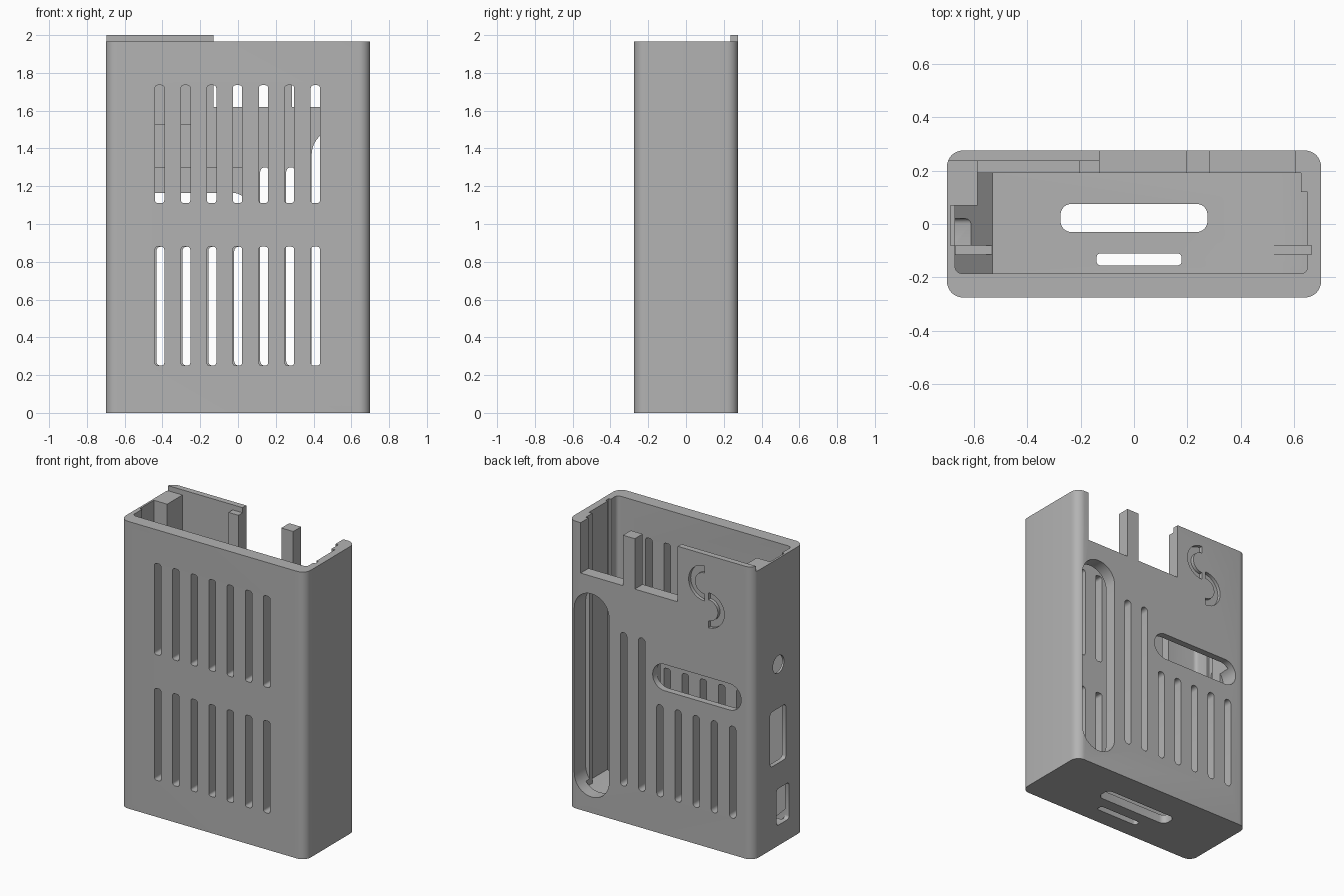
import bpy, bmesh, math
from mathutils import Vector

cube = bpy.data.objects.get("Cube")
if cube:
    bpy.data.objects.remove(cube)

grey = bpy.data.materials.new("plain_grey")
grey.use_nodes = True
GREY = (0.45, 0.45, 0.45, 1)
grey.diffuse_color = GREY
grey.node_tree.nodes["Principled BSDF"].inputs["Base Color"].default_value = GREY

# Each axis maps a 2D outline plus a depth to 3D
PLACE = {"x": lambda u, v, d: (d, u, v),
         "y": lambda u, v, d: (u, d, v),
         "z": lambda u, v, d: (u, v, d)}


def arc(cu, cv, r, a0, a1, n):
    return [(cu + r * math.cos(math.radians(a0 + (a1 - a0) * i / n)),
             cv + r * math.sin(math.radians(a0 + (a1 - a0) * i / n))) for i in range(n + 1)]


def rounded(u0, u1, v0, v1, r, n=6):
    r = min(r, (u1 - u0) / 2 - 0.0005, (v1 - v0) / 2 - 0.0005)
    corners = [(u1 - r, v1 - r), (u0 + r, v1 - r), (u0 + r, v0 + r), (u1 - r, v0 + r)]
    return [p for k, (u, v) in enumerate(corners) for p in arc(u, v, r, 90 * k, 90 * k + 90, n)]


def rect(u0, u1, v0, v1):
    return [(u0, v0), (u1, v0), (u1, v1), (u0, v1)]


def prism(name, outlines, axis, lo, hi, bevel=None):
    """Extrude one or more outlines along an axis into one object."""
    bm = bmesh.new()
    for pts in outlines:
        a = [bm.verts.new(PLACE[axis](u, v, lo)) for u, v in pts]
        b = [bm.verts.new(PLACE[axis](u, v, hi)) for u, v in pts]
        bm.faces.new(a)
        bm.faces.new(b)
        for i in range(len(pts)):
            j = (i + 1) % len(pts)
            bm.faces.new((a[i], a[j], b[j], b[i]))
    bmesh.ops.recalc_face_normals(bm, faces=bm.faces)
    if bevel:
        edges = [e for e in bm.edges if bevel(e)]
        bmesh.ops.bevel(bm, geom=edges, offset=0.025, segments=4, affect='EDGES', profile=0.5)
    me = bpy.data.meshes.new(name)
    bm.to_mesh(me)
    bm.free()
    me.materials.append(grey)
    ob = bpy.data.objects.new(name, me)
    bpy.context.scene.collection.objects.link(ob)
    return ob


helpers = []


def combine(helper, operation='DIFFERENCE'):
    helper.hide_render = True
    helpers.append(helper)
    mod = case.modifiers.new(helper.name, 'BOOLEAN')
    mod.operation = operation
    mod.solver = 'EXACT'
    mod.object = helper


def cut(name, outlines, axis, lo, hi, bevel=None):
    combine(prism(name, outlines, axis, lo, hi, bevel))


def add(name, outline, axis, lo, hi):
    combine(prism(name, [outline], axis, lo, hi), 'UNION')


FLOOR, RIM, TOP = 0.06, 1.965, 2.0

# Outer shell, with the low raised lip left at the back
case = prism("case_shell", [rounded(-0.7, 0.7, -0.275, 0.275, 0.06, 8)], "z", 0, TOP)
cut("rim_trim", [[(-0.8, -0.4), (0.8, -0.4), (0.8, 0.4), (-0.13, 0.4),
                  (-0.13, 0.235), (-0.8, 0.235)]], "z", RIM, 2.2)

# Cavity with sloped floor ends and rounded front corners
front_corner = lambda e: (all(v.co.y < -0.1 for v in e.verts)
                          and abs(e.verts[0].co.x - e.verts[1].co.x) < 0.001)
cut("cavity", [[(-0.67, 0.2), (-0.53, FLOOR), (0.51, FLOOR), (0.65, 0.13),
                (0.65, 2.1), (-0.67, 2.1)]], "y", -0.185, 0.19, front_corner)

# Board grooves and the relief in the port wall
cut("board_grooves", [rect(-0.668, -0.5, -0.115, -0.08), rect(0.49, 0.665, -0.115, -0.08)],
    "z", FLOOR + 0.001, 2.1)
cut("port_wall_relief", [rect(-0.686, -0.65, -0.08, 0.075)], "z", 1.1, 2.1)

# Corner columns inside the back wall
add("port_corner_column", rect(-0.692, -0.585, 0.07, 0.24), "z", 0.03, RIM)
add("plain_corner_column", rect(0.625, 0.68, 0.12, 0.22), "z", 0.03, RIM)

# Thinned panel behind the lip and pocket behind the oblong window
cut("lip_panel_recess", [rect(-0.585, -0.205, 1.53, 2.1)], "y", 0.1, 0.235)
cut("window_pocket", [rect(-0.584, 0.06, 0.93, 1.30)], "y", 0.11, 0.23)

# Open bays at the top of the back wall, leaving a post between them
cut("back_bays", [rect(-0.13, 0.195, 1.62, 2.1), rect(0.285, 0.605, 1.62, 2.1)], "y", 0.15, 0.4)

# Front vents: two rows of seven
cut("front_vents", [rounded(x - 0.025, x + 0.025, z0, z1, 0.016, 4)
                    for x in [-0.415 + 0.1375 * i for i in range(7)]
                    for z0, z1 in ((0.25, 0.88), (1.11, 1.735))], "y", -0.4, -0.12)

# Back vents: five short, two tall
cut("back_vents", [rounded(x - 0.025, x + 0.025, 0.25, 0.88 if x < 0.05 else 1.30, 0.024, 4)
                   for x in [-0.545 + 0.1375 * i for i in range(7)]], "y", 0.12, 0.4)

# Back windows: tall slot and oblong
cut("back_windows", [rounded(0.39, 0.655, 0.11, 1.50, 0.132, 10),
                     rounded(-0.61, 0.06, 0.985, 1.165, 0.09, 10)], "y", 0.15, 0.4)

# Two shallow half rings pressed into the lip panel
half_ring = lambda x, z, a: arc(x, z, 0.12, a, a + 180, 16) + arc(x, z, 0.072, a + 180, a, 16)
cut("half_rings", [half_ring(-0.332, 1.80, -90), half_ring(-0.362, 1.625, 90)], "y", 0.252, 0.4)

# Side ports: round jack and two rectangles
cut("side_ports", [arc(0, 1.24, 0.06, 0, 345, 23),
                   rounded(-0.08, 0.09, 0.565, 0.94, 0.02, 3),
                   rounded(-0.115, 0.02, 0.14, 0.39, 0.02, 3)], "x", -0.8, -0.56)

# Slots through the floor
cut("floor_slots", [rounded(-0.275, 0.275, -0.03, 0.075, 0.04),
                    rounded(-0.14, 0.178, -0.155, -0.11, 0.015)], "z", -0.1, 0.1)

# Bake the cuts and drop the helpers
deps = bpy.context.evaluated_depsgraph_get()
baked = bpy.data.meshes.new_from_object(case.evaluated_get(deps))
case.modifiers.clear()
case.data = baked
for h in helpers:
    bpy.data.objects.remove(h)

bpy.ops.object.select_all(action='DESELECT')
case.select_set(True)
bpy.context.view_layer.objects.active = case
bpy.ops.object.shade_smooth_by_angle(angle=math.radians(30))
